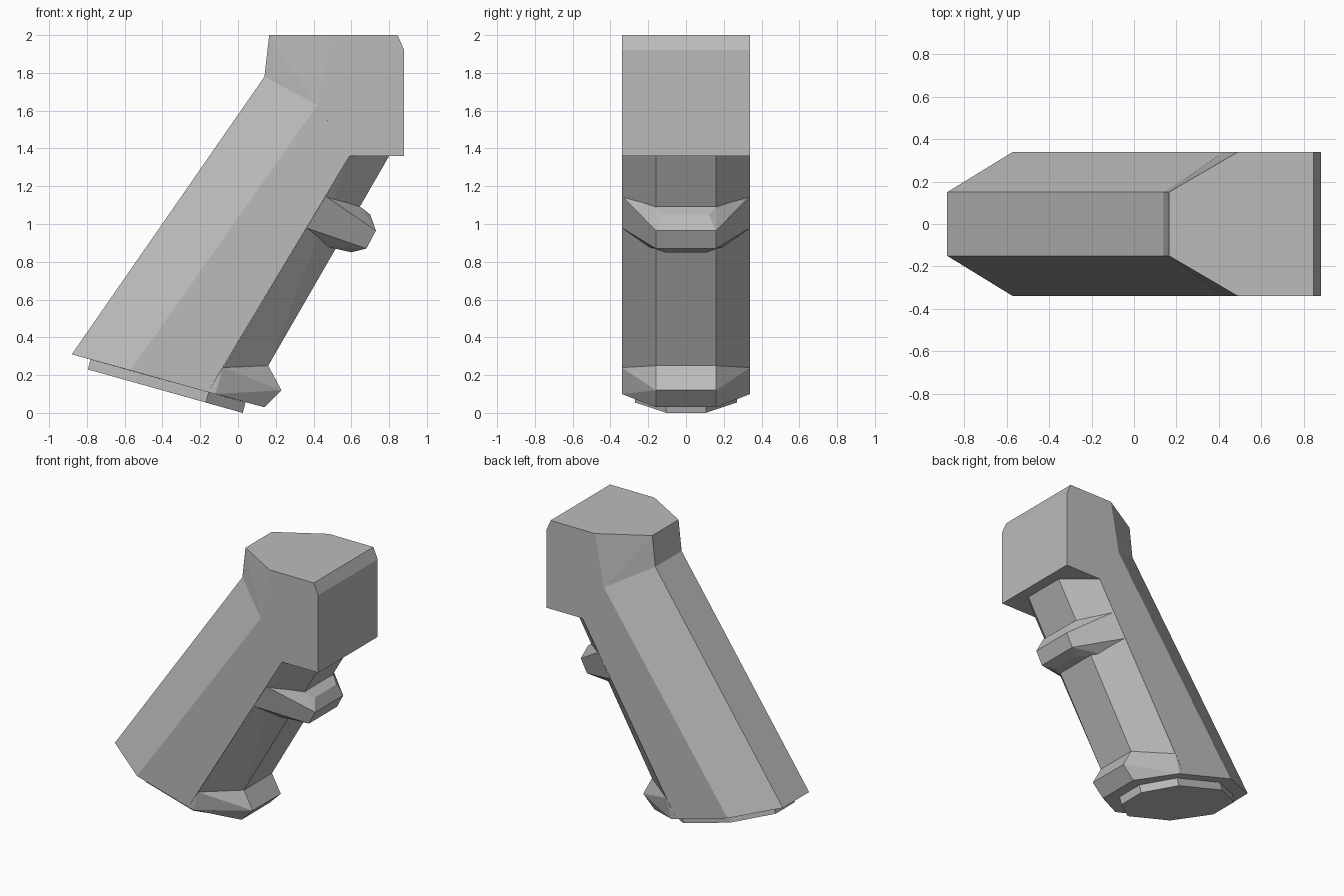
import bpy
import bmesh
import math

cube = bpy.data.objects.get("Cube")
if cube:
    bpy.data.objects.remove(cube, do_unlink=True)

# One plain grey for the whole model
grey = bpy.data.materials.new("plain grey")
grey.use_nodes = True
colour = (0.5, 0.5, 0.5, 1)
grey.diffuse_color = colour
grey.node_tree.nodes["Principled BSDF"].inputs["Base Color"].default_value = colour

SIDE = 0.34    # half width of the flat sides
BACK = 0.15    # half width of the back strip
FRONT = 0.16   # half width of the front strip


def faceted_part(name, corners):
    """Convex flat-faced solid from (x, z, half width) corners, mirrored across y."""
    bm = bmesh.new()
    for x, z, half_width in corners:
        for side in (-1, 1):
            bm.verts.new((x, side * half_width, z))
    hull = bmesh.ops.convex_hull(bm, input=bm.verts[:])
    spare = {g for g in hull["geom_interior"] + hull["geom_unused"]
             if isinstance(g, bmesh.types.BMVert)}
    bmesh.ops.delete(bm, geom=list(spare), context="VERTS")
    bmesh.ops.dissolve_limit(bm, angle_limit=math.radians(2),
                             verts=bm.verts[:], edges=bm.edges[:])
    bmesh.ops.recalc_face_normals(bm, faces=bm.faces[:])
    mesh = bpy.data.meshes.new(name)
    bm.to_mesh(mesh)
    bm.free()
    mesh.materials.append(grey)
    part = bpy.data.objects.new(name, mesh)
    bpy.context.collection.objects.link(part)
    return part


# Corners shared by neighbouring parts
neck_back = (0.14, 1.78, BACK)
neck_side = (0.42, 1.63, SIDE)
neck_front = (0.59, 1.36, SIDE)
heel_side = (-0.08, 0.24, SIDE)
heel_foot = (-0.16, 0.11, SIDE)
heel_top = (0.16, 0.25, FRONT)

# Block at the top with a bevelled front edge
faceted_part("head_block", [
    neck_back, neck_side, neck_front,
    (0.165, 2, BACK), (0.49, 2, SIDE), (0.845, 2, SIDE),
    (0.88, 1.92, SIDE), (0.88, 1.36, SIDE),
])

# Slanted main handle with a chamfered back
faceted_part("handle", [
    neck_back, neck_side, neck_front, heel_side, heel_foot,
    (-0.88, 0.31, BACK), (-0.57, 0.225, SIDE),
])

# Narrowing front of the handle
faceted_part("front_strip", [
    neck_front, heel_side, heel_top, (0.8, 1.36, FRONT),
])

# Ridge between the fingers
faceted_part("finger_ridge", [
    (0.46, 1.15, SIDE), (0.36, 0.98, SIDE),
    (0.65, 1.09, FRONT), (0.70, 1.05, 0.12), (0.73, 0.965, FRONT),
    (0.68, 0.87, FRONT), (0.60, 0.85, 0.11), (0.52, 0.87, FRONT),
    (0.47, 0.88, 0.2),
])

# Flared heel at the bottom front
faceted_part("heel", [
    heel_side, heel_foot, heel_top,
    (-0.12, 0.10, SIDE), (0.23, 0.12, FRONT), (0.14, 0.03, FRONT),
])

# Eight-sided plate under the handle, pushed out along the sloping base
outline = [(-0.78, 0.285, 0.11), (-0.53, 0.215, 0.27),
           (-0.155, 0.11, 0.27), (0.04, 0.055, 0.105)]
lowered = [(x - 0.015, z - 0.055, w) for x, z, w in outline]
faceted_part("base_plate", outline + lowered)
